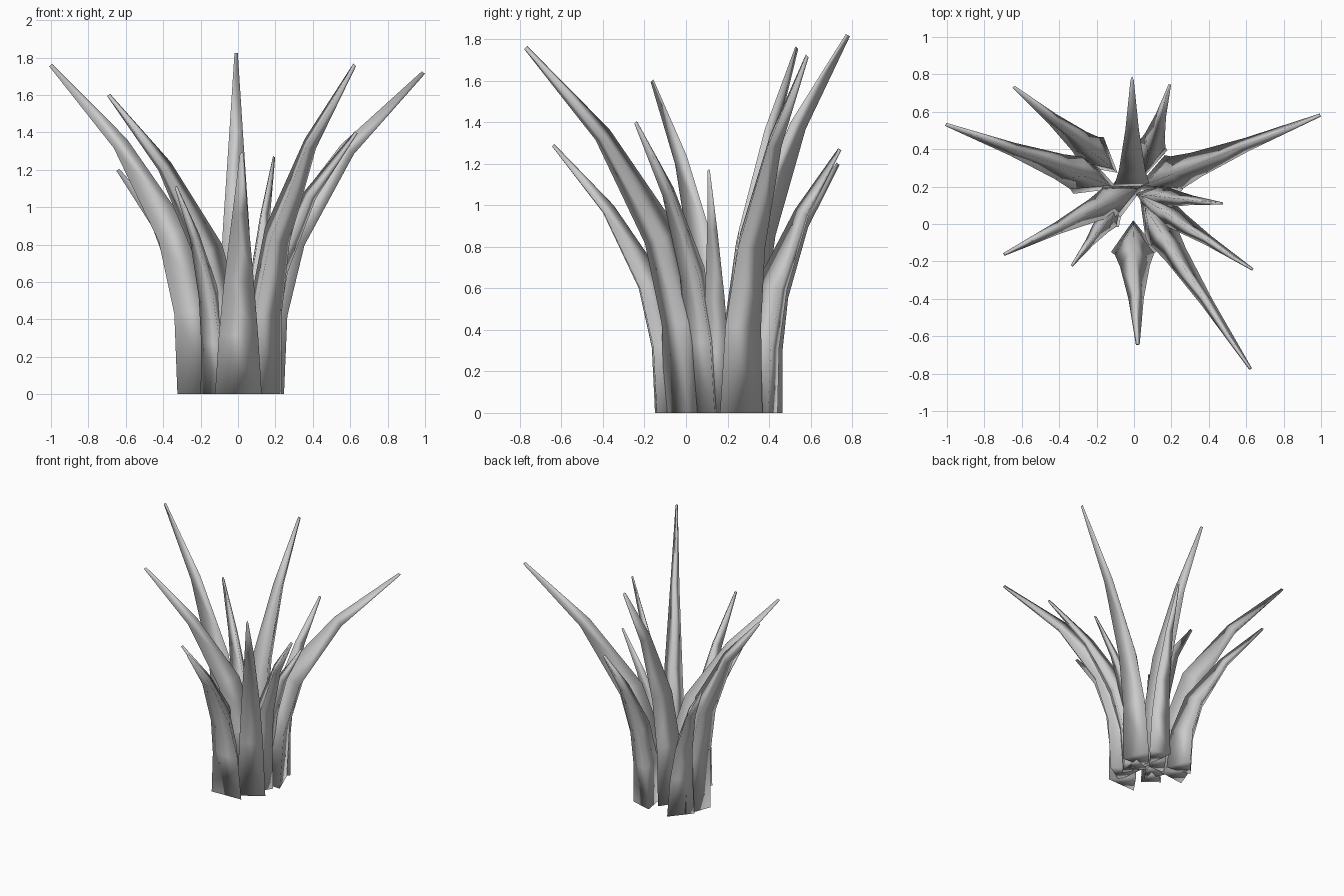
import bpy, bmesh
from mathutils import Vector

if "Cube" in bpy.data.objects:
    bpy.data.objects.remove(bpy.data.objects["Cube"])

# rings along a blade: height fraction, outward fraction, width factor, thickness factor
RINGS = [(0, 0, 1, 1), (0.25, 0.03, 0.84, 1), (0.48, 0.16, 0.64, 0.92),
         (0.76, 0.52, 0.33, 0.5), (1, 1, 0.08, 0.14)]

# blade: base x, base y, tip x, tip y, tip z, width, thickness, flat face (1 outward, -1 inward)
BLADES = [
    (-0.22, 0.24, -1.00, 0.53, 1.76, 0.22, 0.14, 1),
    (-0.18, 0.35, -0.64, 0.73, 1.20, 0.20, 0.12, 1),
    (-0.01, 0.28, -0.01, 0.78, 1.82, 0.22, 0.16, -1),
    (0.08, 0.36, 0.19, 0.74, 1.27, 0.17, 0.12, 1),
    (0.14, 0.24, 0.99, 0.58, 1.72, 0.22, 0.14, 1),
    (0.10, 0.15, 0.47, 0.11, 1.17, 0.15, 0.10, 1),
    (0.11, 0.10, 0.63, -0.24, 1.40, 0.17, 0.12, 1),
    (0.11, 0.01, 0.62, -0.77, 1.76, 0.20, 0.14, 1),
    (0.00, -0.09, 0.02, -0.64, 1.29, 0.25, 0.11, 1),
    (-0.11, 0.07, -0.33, -0.22, 1.11, 0.15, 0.10, 1),
    (-0.06, 0.15, -0.69, -0.16, 1.60, 0.20, 0.13, 1),
]


def make_blade(name, bx, by, tx, ty, h, width, thick, flat):
    base, reach = Vector((bx, by, 0)), Vector((tx - bx, ty - by, 0))
    out = reach.normalized()
    side = Vector((-out.y, out.x, 0))
    path = [base + reach * r + Vector((0, 0, h * z)) for z, r, _, _ in RINGS]
    bm = bmesh.new()
    loops = []
    for i, (z, _, w, t) in enumerate(RINGS):
        # triangular ring square to the path, level at the ground
        d = (path[min(i + 1, len(path) - 1)] - path[max(i - 1, 0)]).normalized()
        normal = (out if i == 0 else side.cross(d).normalized()) * flat
        face = normal * thick * t * 0.5
        ridge = -face * (2 - z if flat > 0 else 1)
        half = side * width * w / 2
        loops.append([bm.verts.new(path[i] + p) for p in (face + half, face - half, ridge)])
    for lo, hi in zip(loops, loops[1:]):
        for k in range(3):
            n = (k + 1) % 3
            bm.faces.new((lo[k], lo[n], hi[n], hi[k]))
    bm.faces.new(loops[0])
    bm.faces.new(loops[-1])
    bmesh.ops.recalc_face_normals(bm, faces=bm.faces)
    for f in bm.faces:
        f.smooth = True
    mesh = bpy.data.meshes.new(name)
    bm.to_mesh(mesh)
    bm.free()
    obj = bpy.data.objects.new(name, mesh)
    bpy.context.collection.objects.link(obj)


# tuft of curved leaves
for i, blade in enumerate(BLADES):
    make_blade(f"grass_blade_{i + 1}", *blade)
